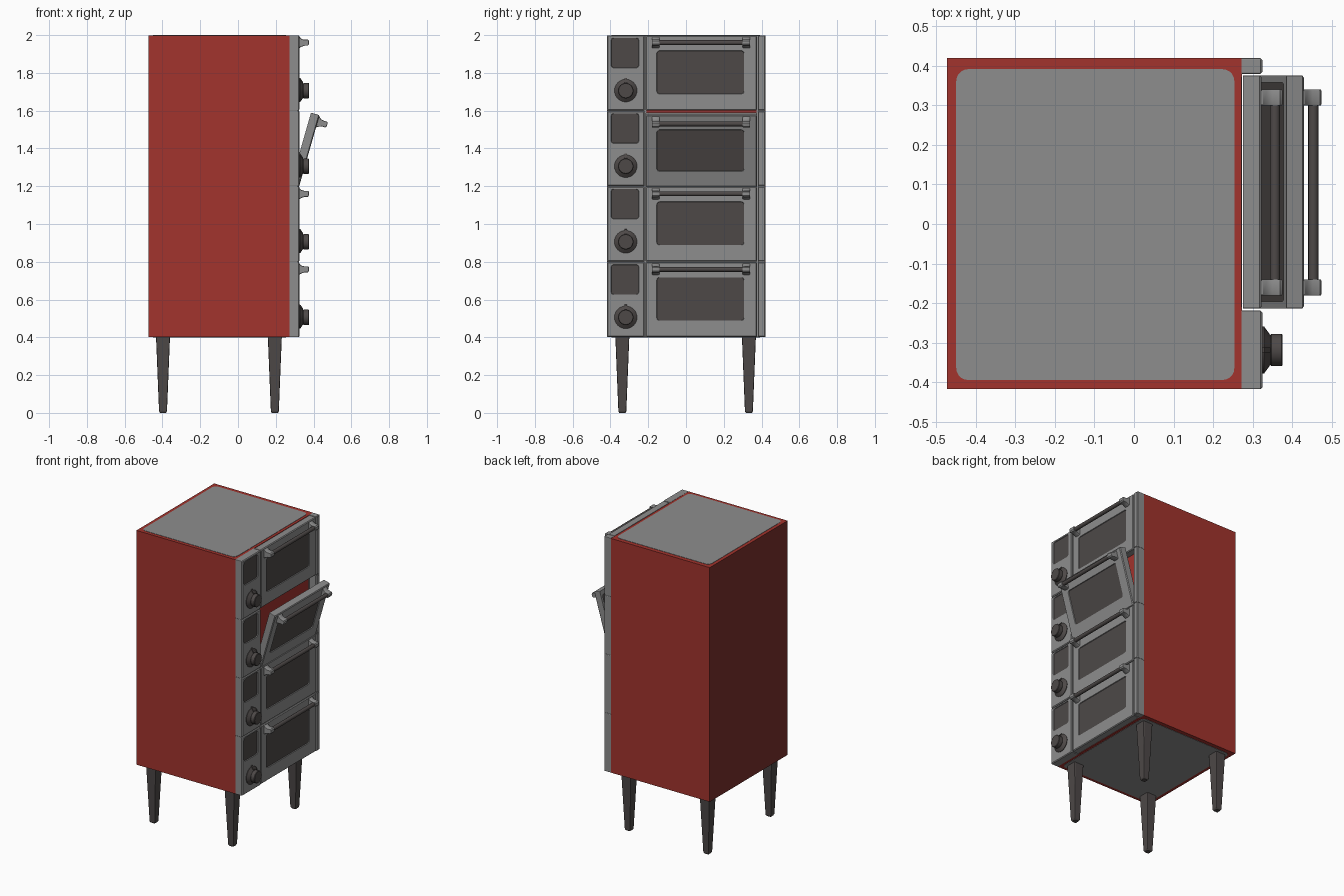
import bpy, bmesh, math

if "Cube" in bpy.data.objects:
    bpy.data.objects.remove(bpy.data.objects["Cube"])


def material(name, rgb):
    m = bpy.data.materials.new(name)
    m.diffuse_color = (*rgb, 1)
    m.use_nodes = True
    m.node_tree.nodes["Principled BSDF"].inputs["Base Color"].default_value = m.diffuse_color
    return m


RED = material("red enamel", (0.36, 0.033, 0.026))
DARK_RED = material("dark red back", (0.20, 0.029, 0.025))
GREY = material("brushed grey", (0.27, 0.27, 0.27))
DARK = material("dark trim", (0.075, 0.066, 0.064))


def rrect(a0, a1, b0, b1, r, h, n=3):
    """Rounded rectangle ring at height h; r = 0 gives four sharp corners."""
    if r == 0:
        return [(a1, b1, h), (a0, b1, h), (a0, b0, h), (a1, b0, h)]
    pts = []
    for ca, cb, start in ((a1 - r, b1 - r, 0), (a0 + r, b1 - r, 90),
                          (a0 + r, b0 + r, 180), (a1 - r, b0 + r, 270)):
        for i in range(n):
            t = math.radians(start + 90 * i / (n - 1))
            pts.append((ca + r * math.cos(t), cb + r * math.sin(t), h))
    return pts


def circle(ca, cb, r, h, n=24):
    return [(ca + r * math.cos(2 * math.pi * i / n),
             cb + r * math.sin(2 * math.pi * i / n), h) for i in range(n)]


AXES = {'x': lambda a, b, h: (h, a, b),
        'y': lambda a, b, h: (a, h, b),
        'z': lambda a, b, h: (a, b, h)}


def loft(name, rings, mats, axis, caps=(0, 0), smooth=True, loc=(0, 0, 0), tilt=0):
    """Closed skin through rings; caps gives the material of the two end faces."""
    bm = bmesh.new()
    vs = [[bm.verts.new(AXES[axis](*p)) for p in ring] for ring in rings]
    n = len(vs[0])
    for k in range(len(vs) - 1):
        for i in range(n):
            j = (i + 1) % n
            bm.faces.new((vs[k][i], vs[k][j], vs[k + 1][j], vs[k + 1][i]))
    for ring, mat in zip((vs[0], vs[-1]), caps):
        bm.faces.new(ring).material_index = mat
    bmesh.ops.recalc_face_normals(bm, faces=bm.faces)
    me = bpy.data.meshes.new(name)
    bm.to_mesh(me)
    bm.free()
    for m in mats:
        me.materials.append(m)
    ob = bpy.data.objects.new(name, me)
    bpy.context.collection.objects.link(ob)
    ob.location = loc
    ob.rotation_euler = (0, tilt, 0)
    if smooth:
        for o in bpy.context.selected_objects:
            o.select_set(False)
        ob.select_set(True)
        bpy.context.view_layer.objects.active = ob
        bpy.ops.object.shade_smooth_by_angle(angle=math.radians(32))
    return ob


def box(name, x0, x1, y0, y1, z0, z1, mat):
    loft(name, [rrect(x0, x1, y0, y1, 0, z) for z in (z0, z1)], [mat], 'z', smooth=False)


def panel(name, y0, y1, z0, z1, window=None, x=(0.272, 0.325), inner=None, **kw):
    """Front panel with softened edge, optional recessed dark window and inner lining."""
    e, (x0, x1) = 0.005, x
    rings = [rrect(y0, y1, z0, z1, 0.003, x0),
             rrect(y0, y1, z0, z1, 0.003, x1 - e),
             rrect(y0 + e, y1 - e, z0 + e, z1 - e, 0.003, x1)]
    if window:
        a, b, c, d = window
        rings += [rrect(a, b, c, d, 0.014, x1),
                  rrect(a + 0.002, b - 0.002, c + 0.002, d - 0.002, 0.012, x1 - 0.005)]
    if inner:
        rings = [rrect(*inner, 0.012, x0 + 0.006), rrect(*inner, 0.012, x0)] + rings
    caps = (1 if inner else 0, 1 if window else 0)
    loft(name, rings, [GREY, DARK], 'x', caps=caps, smooth=False, **kw)


# cabinet with darker back, grey plates on top and underneath
loft("cabinet", [rrect(-0.418, 0.42, 0.402, 1.998, 0, x) for x in (-0.473, 0.272)],
     [RED, DARK_RED], 'x', caps=(1, 0), smooth=False)
for name, z0, z1 in (("top_plate", 1.996, 2.0), ("bottom_plate", 0.4, 0.404)):
    loft(name, [rrect(-0.45, 0.254, -0.395, 0.392, 0.03, z, 6) for z in (z0, z1)], [GREY], 'z',
         smooth=False)

# grey frame filling the gaps between the front panels
for name, y0, y1 in (("left", -0.226, -0.21), ("right", 0.372, 0.384)):
    box(f"{name}_frame_post", 0.271, 0.274, y0, y1, 0.402, 1.998, GREY)
box("right_frame_edge", 0.271, 0.322, 0.383, 0.418, 0.402, 1.998, GREY)
box("left_frame_edge", 0.271, 0.316, -0.416, -0.224, 0.402, 1.998, GREY)
for k in (1, 2):
    box(f"frame_rail_{k}", 0.271, 0.274, -0.22, 0.38, 0.396 + 0.4 * k, 0.406 + 0.4 * k, GREY)

# tapered legs
for x, xn in ((-0.397, "back"), (0.195, "front")):
    for y, yn in ((-0.337, "left"), (0.333, "right")):
        loft(f"{xn}_{yn}_leg",
             [rrect(x - w, x + w, y - w, y + w, 0.005, z)
              for w, z in ((0.016, 0), (0.021, 0.008), (0.037, 0.403))], [DARK], 'z',
             smooth=False)

# handle bracket outline (x, z) relative to the hinge
BRACKET = [(0.018, 0.328), (0.018, 0.391), (0.027, 0.389), (0.036, 0.38), (0.05, 0.376),
           (0.07, 0.376), (0.076, 0.37), (0.076, 0.352), (0.07, 0.344), (0.054, 0.344),
           (0.036, 0.338)]

# four stacked ovens
for k in range(4):
    z = 0.4 + 0.4 * k
    n = k + 1
    panel(f"control_panel_{n}", -0.418, -0.219, z + 0.001, z + 0.399,
          window=(-0.397, -0.249, z + 0.226, z + 0.386))
    panel(f"side_strip_{n}", 0.38, 0.42, z + 0.001, z + 0.399)

    # knob with flared skirt and pointer
    kz = z + 0.106
    loft(f"knob_{n}", [circle(-0.319, kz, r, x) for r, x in
                       ((0.058, 0.322), (0.06, 0.329), (0.038, 0.345), (0.041, 0.348),
                        (0.041, 0.373), (0.038, 0.376))], [DARK], 'x')
    loft(f"knob_pointer_{n}", [rrect(-0.325, -0.313, kz + 0.03, kz + top, 0, x)
                               for top, x in ((0.068, 0.322), (0.066, 0.331), (0.045, 0.345))],
         [DARK], 'x', smooth=False)

    # door and handle share the hinge; the third door stands ajar
    kw = dict(loc=(0.30, 0, z), tilt=math.radians(16) if k == 2 else 0)
    panel(f"door_{n}", -0.214, 0.376, 0.002, 0.398, window=(-0.155, 0.308, 0.088, 0.318),
          x=(-0.024, 0.023), inner=(-0.196, 0.358, 0.03, 0.37), **kw)
    for yc, side in ((-0.161, "left"), (0.32, "right")):
        rings = []
        for y, s in ((yc - 0.02, 0.9), (yc - 0.016, 1), (yc + 0.016, 1), (yc + 0.02, 0.9)):
            rings.append([(0.018 + (px - 0.018) * (0.7 + 0.3 * s),
                           0.36 + (pz - 0.36) * s, y) for px, pz in BRACKET])
        loft(f"{side}_handle_bracket_{n}", rings, [GREY], 'y', **kw)
    loft(f"handle_bar_{n}", [circle(0.057, 0.36, 0.013, y, 16) for y in (-0.15, 0.31)],
         [DARK], 'y', **kw)
